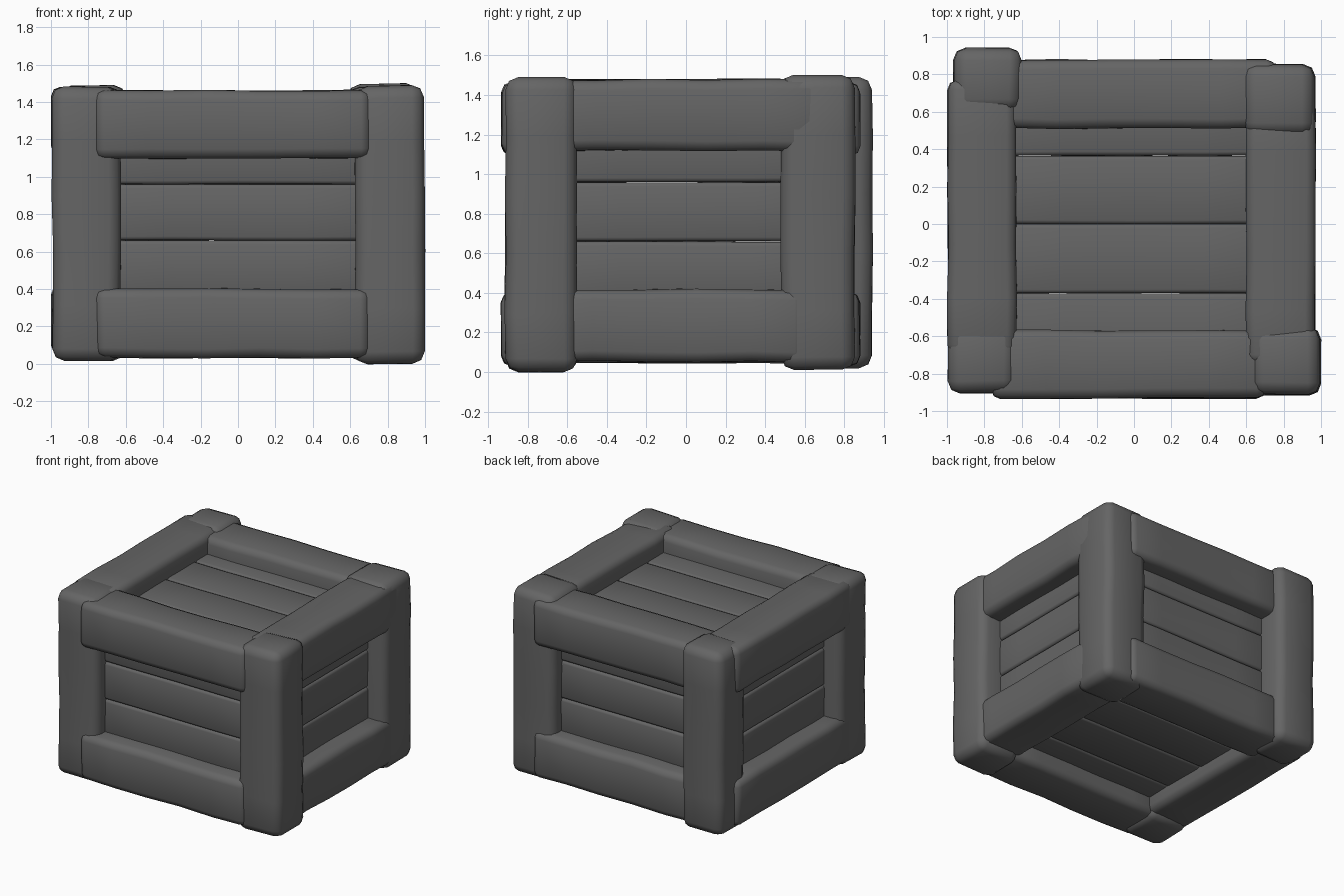
import bpy, bmesh, random
from mathutils import Vector

if "Cube" in bpy.data.objects:
    bpy.data.objects.remove(bpy.data.objects["Cube"])

random.seed(4)
wood = bpy.data.materials.new("dark wood")
wood.diffuse_color = (0.13, 0.13, 0.13, 1)
wood.use_nodes = True
wood.node_tree.nodes["Principled BSDF"].inputs["Base Color"].default_value = wood.diffuse_color


def timber(name, lo, hi, cuts=4, wobble=0.008, bevel=0.05, segs=2):
    """Rough-hewn timber: box cut along its length, slightly uneven, with worn edges."""
    lo, hi = Vector(lo), Vector(hi)
    size, mid = hi - lo, (lo + hi) / 2
    axis = max(range(3), key=lambda i: size[i])
    bm = bmesh.new()
    bmesh.ops.create_cube(bm, size=1)
    for v in bm.verts:
        v.co = Vector([v.co[i] * size[i] + mid[i] for i in range(3)])
    normal = Vector([1.0 if i == axis else 0.0 for i in range(3)])
    for k in range(1, cuts + 1):
        p = mid.copy()
        p[axis] = lo[axis] + size[axis] * k / (cuts + 1)
        bmesh.ops.bisect_plane(bm, geom=bm.verts[:] + bm.edges[:] + bm.faces[:],
                               plane_co=p, plane_no=normal)
    for v in bm.verts:
        for i in range(3):
            inward = -1 if v.co[i] > mid[i] else 1
            v.co[i] += inward * random.uniform(-0.4 * wobble, wobble)
    me = bpy.data.meshes.new(name)
    bm.to_mesh(me)
    bm.free()
    me.materials.append(wood)
    me.polygons.foreach_set("use_smooth", [True] * len(me.polygons))
    ob = bpy.data.objects.new(name, me)
    bpy.context.collection.objects.link(ob)
    m = ob.modifiers.new("worn edges", "BEVEL")
    m.width, m.segments = bevel, segs
    m.limit_method, m.angle_limit = "ANGLE", 0.7
    return ob


# Corner posts, each set slightly out of line
posts = {
    "front_left_post": ((-0.995, -0.905, 0.015), (-0.625, -0.54, 1.485)),
    "front_right_post": ((0.625, -0.915, 0.0), (1.0, -0.55, 1.49)),
    "back_left_post": ((-0.965, 0.595, 0.015), (-0.60, 0.945, 1.49)),
    "back_right_post": ((0.585, 0.475, 0.01), (0.97, 0.855, 1.50)),
}
for name, (lo, hi) in posts.items():
    timber(name, lo, hi, bevel=0.065)

# Horizontal beams joining the posts, lower and upper
for level, z0, z1 in (("lower", 0.03, 0.405), ("upper", 1.095, 1.465)):
    timber(level + "_front_beam", (-0.765, -0.935, z0), (0.71, -0.565, z1))
    timber(level + "_back_beam", (-0.71, 0.51, z0), (0.76, 0.88, z1))
    timber(level + "_left_beam", (-0.998, -0.70, z0 + 0.015), (-0.625, 0.77, z1 + 0.015))
    reach = 0.60 if level == "lower" else 0.68
    timber(level + "_right_beam", (0.595, -0.75, z0 + 0.02), (0.97, reach, z1 + 0.015))

# Recessed plank panels on the four sides
T = 0.07
heights = (0.20, 0.36, 0.66, 0.96, 1.27)
plank = dict(cuts=3, wobble=0.003, bevel=0.02)
for i, (a, b) in enumerate(zip(heights, heights[1:]), 1):
    timber(f"front_plank_{i}", (-0.72, -0.79, a), (0.72, -0.79 + T, b), **plank)
    timber(f"back_plank_{i}", (-0.72, 0.74 - T, a), (0.72, 0.74, b), **plank)
    timber(f"left_plank_{i}", (-0.85, -0.68, a), (-0.85 + T, 0.68, b), **plank)
    timber(f"right_plank_{i}", (0.82 - T, -0.68, a), (0.82, 0.68, b), **plank)

# Lid and floor planks, running left to right
depths = (-0.74, -0.37, 0.0, 0.365, 0.70)
for i, (a, b) in enumerate(zip(depths, depths[1:]), 1):
    timber(f"lid_plank_{i}", (-0.74, a, 1.33 - T), (0.74, b, 1.33), **plank)
    timber(f"floor_plank_{i}", (-0.74, a, 0.17), (0.74, b, 0.17 + T), **plank)
